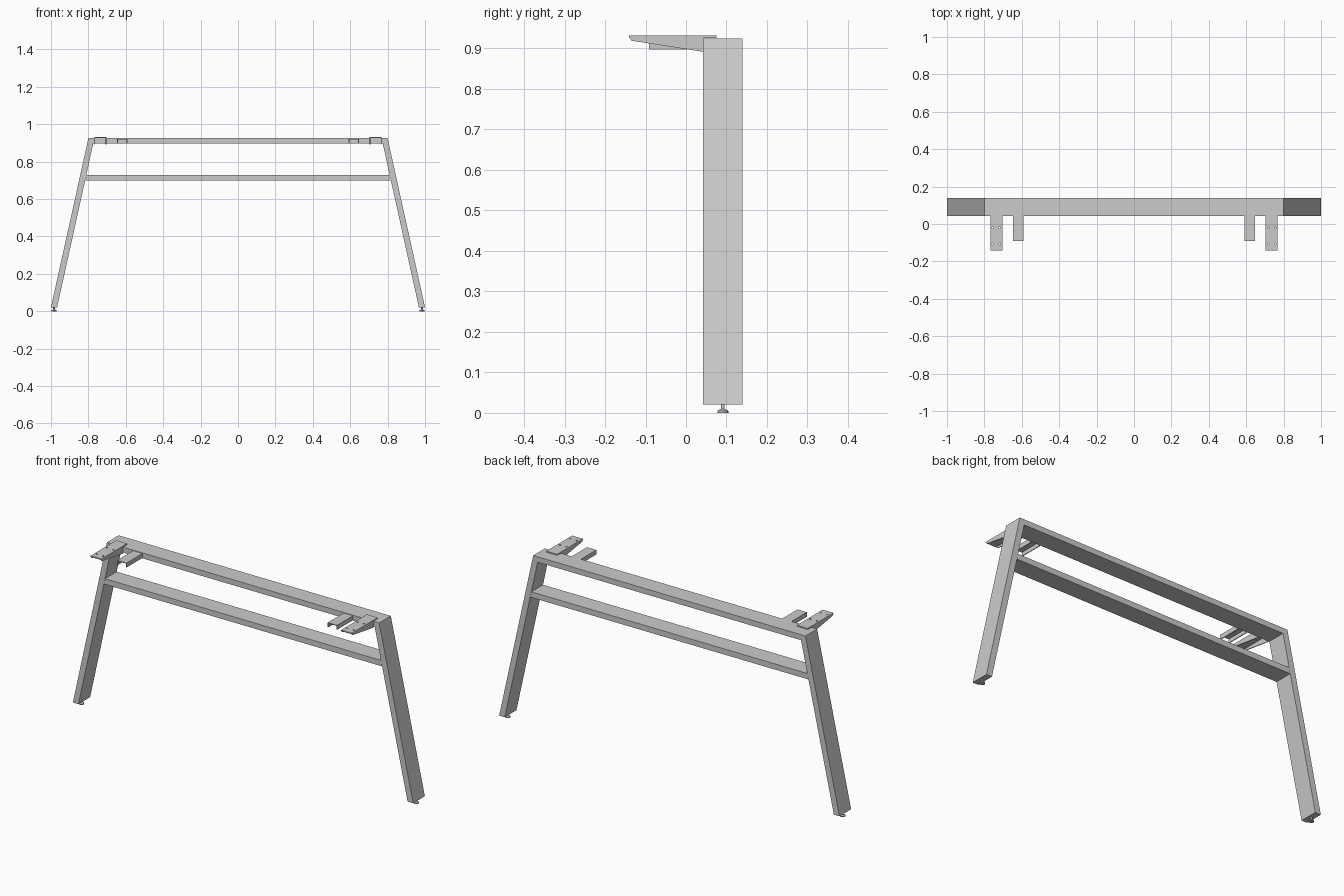
import bpy, bmesh
from mathutils import Matrix, Vector

if "Cube" in bpy.data.objects:
    bpy.data.objects.remove(bpy.data.objects["Cube"])


def prism(bm, pts, axis, a, b):
    """Extrude a 2D profile along x, y or z from a to b."""
    def at(p, t):
        u, v = p
        return {'x': (t, u, v), 'y': (u, t, v), 'z': (u, v, t)}[axis]
    face = bm.faces.new([bm.verts.new(at(p, a)) for p in pts])
    ext = bmesh.ops.extrude_face_region(bm, geom=[face])
    d = Vector(at((0, 0), b - a))
    bmesh.ops.translate(bm, vec=d, verts=[g for g in ext['geom'] if isinstance(g, bmesh.types.BMVert)])


def cone(bm, x, y, z0, z1, r0, r1, n=24):
    bmesh.ops.create_cone(bm, cap_ends=True, segments=n, radius1=r0, radius2=r1, depth=z1 - z0,
                          matrix=Matrix.Translation((x, y, (z0 + z1) / 2)))


def finish(name, bm, mirror=False):
    bmesh.ops.recalc_face_normals(bm, faces=bm.faces)
    me = bpy.data.meshes.new(name)
    bm.to_mesh(me)
    bm.free()
    ob = bpy.data.objects.new(name, me)
    bpy.context.collection.objects.link(ob)
    if mirror:
        add_mirror(ob)
    return ob


def add_mirror(ob):
    m = ob.modifiers.new("mirror", 'MIRROR')
    m.use_axis = (True, False, False)
    m.use_mirror_merge = False


Y0, Y1 = 0.042, 0.14      # depth of the frame tubes
TOP, FOOT = 0.925, 0.021  # frame height range

# Slanted legs, mitred into the top rail
bm = bmesh.new()
prism(bm, [(1.0, FOOT), (0.80, TOP), (0.774, 0.896), (0.967, FOOT)], 'y', Y0, Y1)
finish("leg", bm, True)

# Top rail and lower rail
for name, hi, lo, zh, zl in (("top_rail", 0.80, 0.774, TOP, 0.896),
                             ("lower_rail", 0.8105, 0.817, 0.729, 0.699)):
    bm = bmesh.new()
    prism(bm, [(-lo, zl), (lo, zl), (hi, zh), (-hi, zh)], 'y', Y0, Y1)
    finish(name, bm)

# Levelling feet: tapered pad and stem
bm = bmesh.new()
cone(bm, 0.984, 0.091, 0.0, 0.005, 0.0135, 0.0135)
cone(bm, 0.984, 0.091, 0.005, 0.009, 0.0135, 0.007)
cone(bm, 0.984, 0.091, 0.009, 0.024, 0.0045, 0.0045)
foot = finish("levelling_foot", bm, True)

# Short downward-open channel stubs in front of the top rail
bm = bmesh.new()
xa, xb, t = 0.591, 0.646, 0.004
prism(bm, [(xa, 0.898), (xa, 0.922), (xb, 0.922), (xb, 0.898), (xb - t, 0.898),
           (xb - t, 0.922 - t), (xa + t, 0.922 - t), (xa + t, 0.898)], 'y', -0.091, Y0)
finish("channel_stub", bm, True)

# Tabletop brackets: flat plate drilled with four screw holes
bx0, bx1 = 0.704, 0.768
bm = bmesh.new()
prism(bm, [(bx0, -0.141), (bx1, -0.141), (bx1, 0.075), (bx0, 0.075)], 'z', TOP + 0.001, 0.932)
plate = finish("bracket_plate", bm)
bm = bmesh.new()
for x in (0.717, 0.755):
    for y in (-0.107, -0.02):
        cone(bm, x, y, 0.90, 0.95, 0.0045, 0.0045, 16)
cutter = finish("screw_hole_cutter", bm)
cutter.hide_render = True
cutter.hide_set(True)
cut = plate.modifiers.new("holes", 'BOOLEAN')
cut.operation = 'DIFFERENCE'
cut.solver = 'EXACT'
cut.object = cutter
add_mirror(plate)

# Tapered side flanges under each bracket plate
bm = bmesh.new()
for x in (bx0, bx1 - 0.004):
    prism(bm, [(-0.139, TOP + 0.001), (-0.134, 0.919), (Y0, 0.892), (Y0, TOP + 0.001)], 'x', x, x + 0.004)
finish("bracket_flange", bm, True)

# Smooth only the round feet
bpy.context.view_layer.objects.active = foot
foot.select_set(True)
bpy.ops.object.shade_smooth_by_angle()
